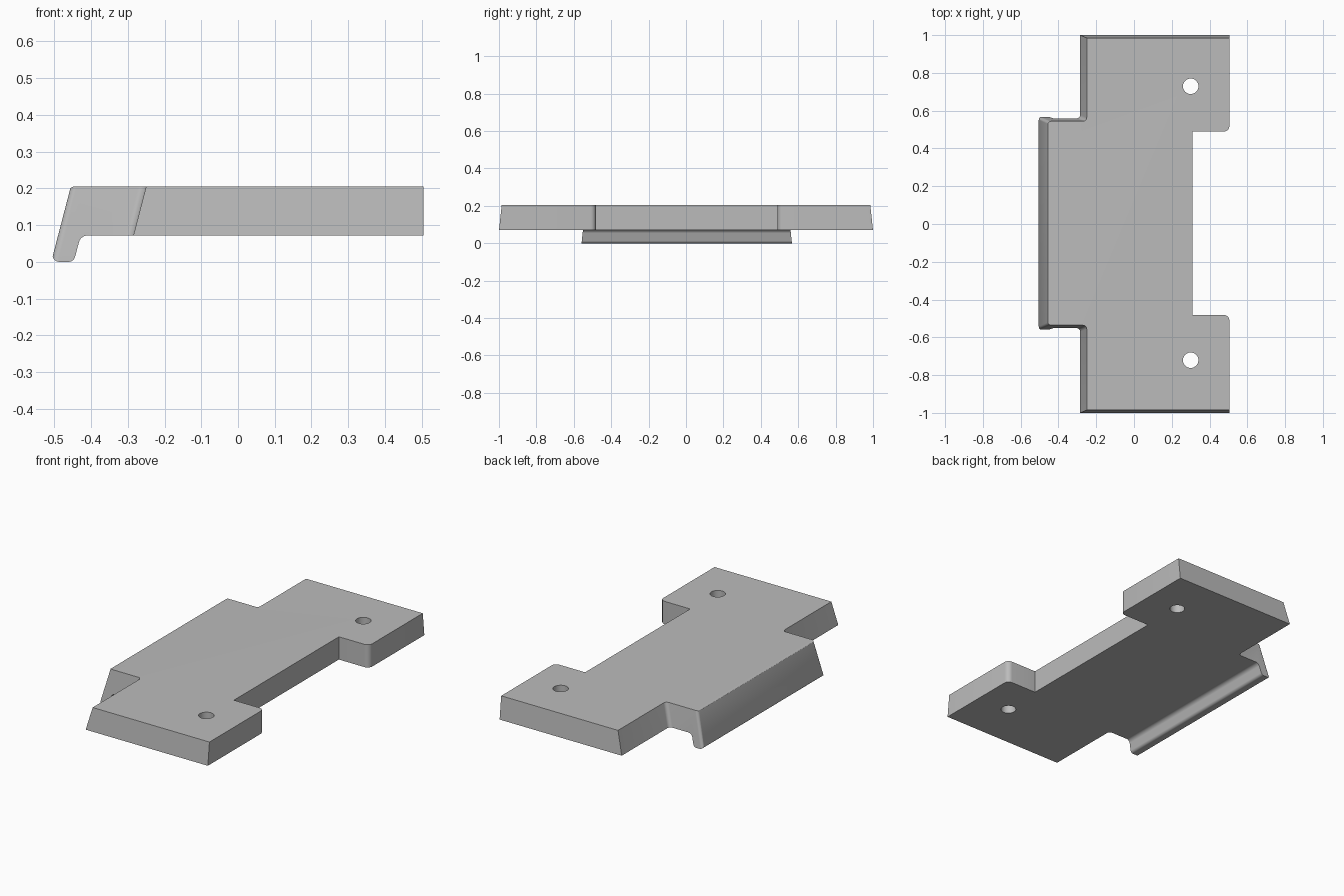
import bpy, bmesh, math
from mathutils import Vector

cube = bpy.data.objects.get("Cube")
if cube:
    bpy.data.objects.remove(cube, do_unlink=True)

TOP, UNDER = 0.205, 0.072
LEAN_X, LEAN_Y = 0.26, 0.11     # draft of the side walls per unit of depth
MID = 0.004                     # slight shift of the centre features

grey = bpy.data.materials.new("plain grey")
grey.use_nodes = True
colour = (0.5, 0.5, 0.5, 1)
grey.diffuse_color = colour
grey.node_tree.nodes["Principled BSDF"].inputs["Base Color"].default_value = colour


def rounded(corners, steps=6):
    """Round each (x, y, radius) corner of a closed outline with an arc."""
    out = []
    for i, (x, y, r) in enumerate(corners):
        p = Vector((x, y))
        if r == 0:
            out.append(p)
            continue
        a = (Vector(corners[i - 1][:2]) - p).normalized()
        b = (Vector(corners[(i + 1) % len(corners)][:2]) - p).normalized()
        half = a.angle(b) / 2
        centre = p + (a + b).normalized() * (r / math.sin(half))
        start = p + a * (r / math.tan(half)) - centre
        end = p + b * (r / math.tan(half)) - centre
        for k in range(steps + 1):
            t = k / steps
            sweep = math.pi - 2 * half
            out.append(centre + (start * math.sin((1 - t) * sweep)
                                 + end * math.sin(t * sweep)) / math.sin(sweep))
    return out


def loft(name, low, high):
    """Closed solid between two matching rings of points."""
    bm = bmesh.new()
    a = [bm.verts.new(p) for p in low]
    b = [bm.verts.new(p) for p in high]
    n = len(a)
    for i in range(n):
        j = (i + 1) % n
        bm.faces.new((a[i], a[j], b[j], b[i]))
    bm.faces.new(a[::-1])
    bm.faces.new(b)
    bmesh.ops.recalc_face_normals(bm, faces=bm.faces)
    mesh = bpy.data.meshes.new(name)
    bm.to_mesh(mesh)
    bm.free()
    mesh.materials.append(grey)
    obj = bpy.data.objects.new(name, mesh)
    bpy.context.collection.objects.link(obj)
    return obj


def boolean(obj, tool, operation):
    mod = obj.modifiers.new(operation, 'BOOLEAN')
    mod.operation, mod.object, mod.solver = operation, tool, 'EXACT'
    bpy.context.view_layer.objects.active = obj
    bpy.ops.object.modifier_apply(modifier=mod.name)
    bpy.data.objects.remove(tool, do_unlink=True)


def plan(z):
    """Plate outline at height z, its outer walls leaning outward downward."""
    d = TOP - z
    dx, dy = d * LEAN_X, d * LEAN_Y
    front = -0.455 - dx
    side = -0.25 - dx
    end, tongue = 0.985 + dy, 0.54 + dy
    half = [(0.31, 0.485 + MID, 0), (0.505, 0.485 + MID, 0.03),
            (0.505, end, 0), (side, end, 0),
            (side, tongue + MID, 0.02), (front, tongue + MID, 0.016)]
    other = [(x, -y + 2 * MID if y < end else -y, r) for x, y, r in reversed(half)]
    return [(p.x, p.y, z) for p in rounded(half + other)]


# Drafted plate outline
plate = loft("hooked_mounting_plate", plan(-0.1), plan(0.3))

# Side profile with the hooked lip under the front edge
profile = rounded([(0.7, TOP, 0), (-0.457, TOP, 0.016), (-0.51, 0, 0.018),
                   (-0.447, 0, 0.018), (-0.428, UNDER, 0.025), (0.7, UNDER, 0)])
section = loft("section", [(p.x, -1.2, p.y) for p in profile],
               [(p.x, 1.2, p.y) for p in profile])
boolean(plate, section, 'INTERSECT')

# Screw holes
for s in (-1, 1):
    ring = [(0.30 + 0.041 * math.cos(k * math.tau / 32),
             s * 0.725 + MID + 0.041 * math.sin(k * math.tau / 32)) for k in range(32)]
    boolean(plate, loft("hole", [(x, y, 0) for x, y in ring],
                        [(x, y, 0.4) for x, y in ring]), 'DIFFERENCE')

bpy.ops.object.select_all(action='DESELECT')
plate.select_set(True)
bpy.context.view_layer.objects.active = plate
bpy.ops.object.shade_smooth_by_angle(angle=math.radians(30))
